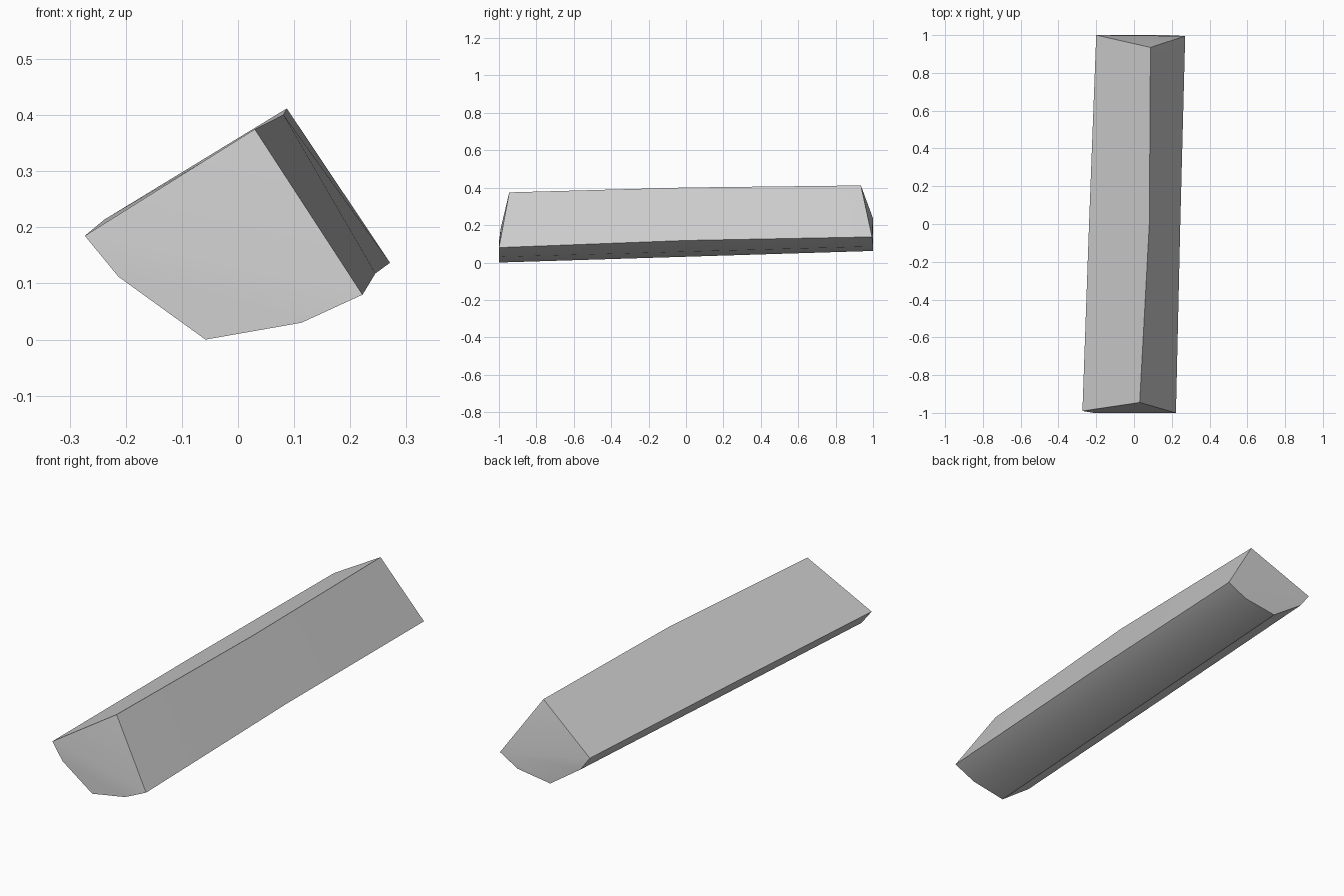
import bpy
import bmesh

cube = bpy.data.objects.get("Cube")
if cube:
    bpy.data.objects.remove(cube)

grey = bpy.data.materials.new("plain grey")
grey.use_nodes = True
colour = (0.6, 0.6, 0.6, 1)
grey.diffuse_color = colour
grey.node_tree.nodes["Principled BSDF"].inputs["Base Color"].default_value = colour

# Cross-sections: left edge, ridge, right edge, then the rounded underside
front = [(-0.273, -0.99, 0.185), (0.03, -0.945, 0.375), (0.222, -1, 0.08),
         (0.113, -1, 0.03), (-0.058, -1, 0), (-0.213, -1, 0.112)]
middle = [(-0.238, 0, 0.214), (0.081, 0, 0.401), (0.245, 0, 0.118),
          (0.145, 0, 0.058), (-0.026, 0, 0.031), (-0.182, 0, 0.14)]
back = [(-0.2, 1, 0.236), (0.087, 0.935, 0.412), (0.271, 0.995, 0.137),
        (0.176, 1, 0.086), (0.006, 1, 0.062), (-0.15, 1, 0.169)]

# Split log: skin the sections, then close each end
bm = bmesh.new()
rings = [[bm.verts.new(p) for p in ring] for ring in (front, middle, back)]
for a, b in zip(rings, rings[1:]):
    for i in range(len(a)):
        j = (i + 1) % len(a)
        bm.faces.new((a[i], a[j], b[j], b[i]))
for ring in (rings[0], rings[-1]):
    bm.faces.new(ring[:3])
    bm.faces.new([ring[0]] + ring[2:])
bmesh.ops.recalc_face_normals(bm, faces=bm.faces)

mesh = bpy.data.meshes.new("split_log")
bm.to_mesh(mesh)
bm.free()
mesh.materials.append(grey)
log = bpy.data.objects.new("split_log", mesh)
bpy.context.collection.objects.link(log)

# Smooth underside, sharp long edges and ends
bpy.ops.object.select_all(action="DESELECT")
log.select_set(True)
bpy.context.view_layer.objects.active = log
bpy.ops.object.shade_smooth_by_angle(angle=0.75)
